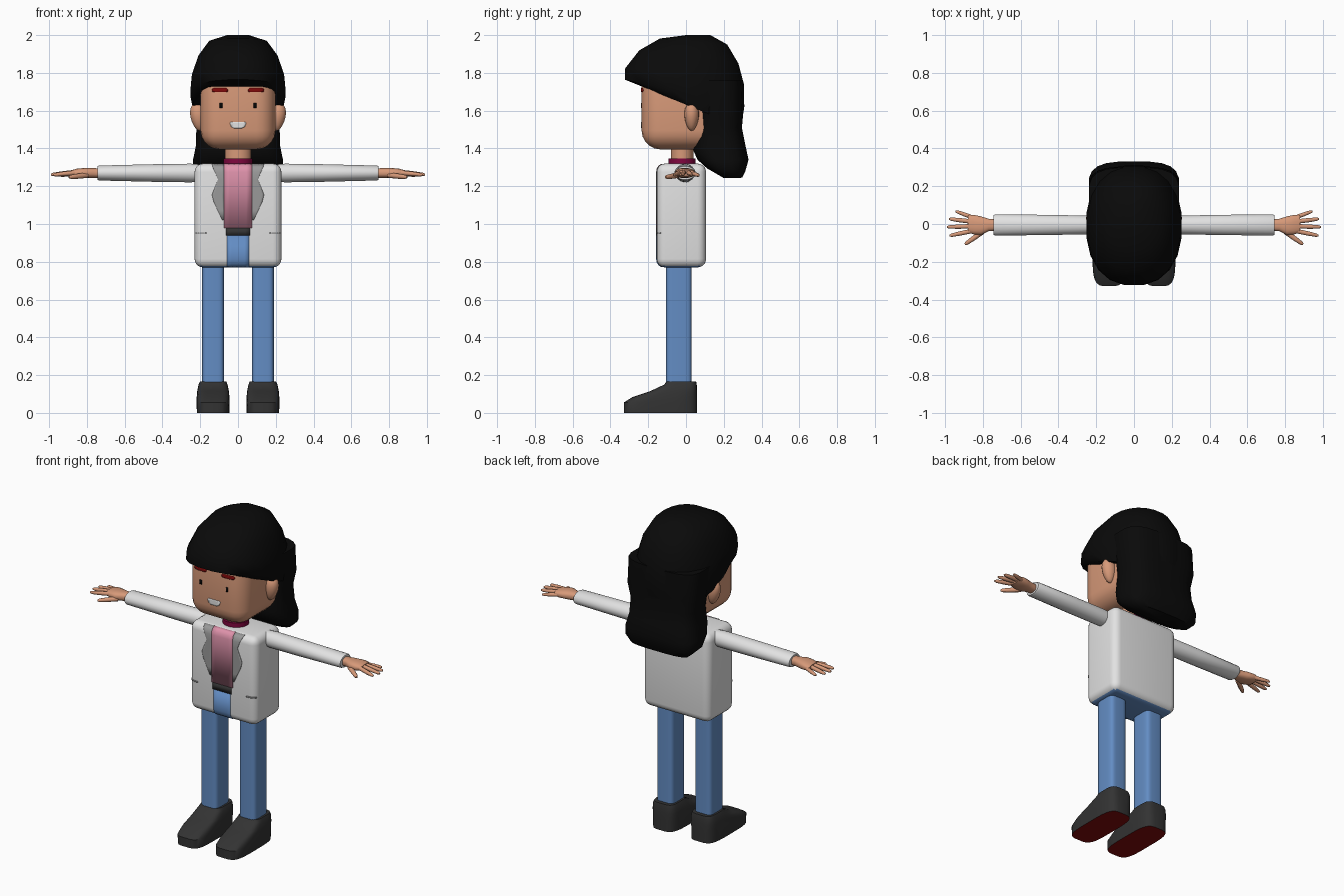
import bpy, bmesh, math
from mathutils import Vector

if "Cube" in bpy.data.objects:
    bpy.data.objects.remove(bpy.data.objects["Cube"])

def material(name, r, g, b):
    m = bpy.data.materials.new(name)
    m.diffuse_color = (r, g, b, 1)
    m.use_nodes = True
    m.node_tree.nodes["Principled BSDF"].inputs["Base Color"].default_value = m.diffuse_color
    return m

SKIN = material("skin", 0.68, 0.32, 0.19)
HAIR = material("hair black", 0.003, 0.003, 0.003)
WHITE = material("jacket white", 0.76, 0.76, 0.76)
GREY = material("lapel grey", 0.32, 0.32, 0.32)
PINK = material("shirt pink", 0.74, 0.29, 0.41)
MAGENTA = material("collar magenta", 0.22, 0.002, 0.05)
BLUE = material("jeans blue", 0.125, 0.265, 0.55)
DARK = material("shoe charcoal", 0.033, 0.033, 0.033)
RED = material("dark red", 0.22, 0.003, 0.003)

def finish(name, bm, mats, angle=40, bottom_below=None):
    """Turn a bmesh into a smooth-shaded object; downward faces may take the second material."""
    bmesh.ops.recalc_face_normals(bm, faces=bm.faces)
    bm.normal_update()
    if bottom_below is not None:
        for f in bm.faces:
            if f.normal.z < bottom_below:
                f.material_index = 1
    me = bpy.data.meshes.new(name)
    bm.to_mesh(me)
    bm.free()
    for m in mats:
        me.materials.append(m)
    ob = bpy.data.objects.new(name, me)
    bpy.context.collection.objects.link(ob)
    bpy.ops.object.select_all(action='DESELECT')
    ob.select_set(True)
    bpy.context.view_layer.objects.active = ob
    bpy.ops.object.shade_smooth_by_angle(angle=math.radians(angle))
    return ob

def ring(c, u, v, n=20, e=2.0):
    """Superellipse around c with half axes u and v."""
    pts = []
    for i in range(n):
        a = 2 * math.pi * (i + 0.5) / n
        p, q = math.cos(a), math.sin(a)
        pts.append(Vector(c) + Vector(u) * math.copysign(abs(p) ** (2 / e), p)
                   + Vector(v) * math.copysign(abs(q) ** (2 / e), q))
    return pts

def loft(name, rings, mats, **kw):
    bm = bmesh.new()
    vs = [[bm.verts.new(p) for p in r] for r in rings]
    n = len(vs[0])
    for a, b in zip(vs, vs[1:]):
        for i in range(n):
            bm.faces.new((a[i], a[(i + 1) % n], b[(i + 1) % n], b[i]))
    bm.faces.new(vs[0])
    bm.faces.new(vs[-1])
    return finish(name, bm, mats, **kw)

def rounded_box(name, box, back, mats, **kw):
    hx, z0, z1, front, r = box
    bm = bmesh.new()
    bmesh.ops.create_cube(bm, size=1)
    for v in bm.verts:
        v.co = (v.co.x * 2 * hx, front if v.co.y < 0 else back, z0 if v.co.z < 0 else z1)
    bmesh.ops.bevel(bm, geom=bm.edges[:], offset=r, segments=5, profile=0.5, affect='EDGES')
    return finish(name, bm, mats, **kw)

def plate(name, box, rows, mat, s=1):
    """Thin painted detail hugging the front of a rounded box; rows are (z, x inner, x outer)."""
    hx, z0, z1, front, r = box
    bm = bmesh.new()
    grid = []
    for z, xa, xb in rows:
        line = []
        for i in range(6):
            x = s * (xa + (xb - xa) * i / 5)
            d = math.hypot(max(0, abs(x) - hx + r), max(0, z - z1 + r, z0 + r - z))
            line.append(bm.verts.new((x, front + r - math.sqrt(max(0, r * r - d * d)) - 0.001, z)))
        grid.append(line)
    for a, b in zip(grid, grid[1:]):
        for i in range(5):
            bm.faces.new((a[i], a[i + 1], b[i + 1], b[i]))
    ob = finish(name, bm, [mat])
    mod = ob.modifiers.new("thickness", 'SOLIDIFY')
    mod.thickness, mod.offset = 0.006, 0

# Head, neck and collar
head = (0.198, 1.395, 1.85, -0.235, 0.1)
rounded_box("head", head, 0.2, [SKIN])
for name, z0, z1, rx, ry, mat in (("neck", 1.3, 1.43, 0.07, 0.06, SKIN),
                                  ("collar", 1.3, 1.347, 0.077, 0.073, MAGENTA)):
    loft(name, [ring((0, -0.021, z), (rx, 0, 0), (0, ry, 0), 24) for z in (z0, z1)], [mat])
plate("mouth", head, [(1.507, -0.022, 0.022), (1.515, -0.036, 0.036),
                      (1.535, -0.044, 0.044), (1.541, -0.036, 0.036)], WHITE)

# Hair cap: tilted rings given as front y, front z, back y, back z, half width
def hair(name, sections, e):
    rings = []
    for fy, fz, by, bz, w in sections:
        rings.append(ring((0, (fy + by) / 2, (fz + bz) / 2), (w, 0, 0),
                          (0, (by - fy) / 2, (bz - fz) / 2), 20, e))
    loft(name, rings, [HAIR], angle=60)

hair("hair_cap", [(0.0, 2.0, 0.13, 2.0, 0.06), (-0.14, 1.982, 0.22, 1.95, 0.155),
                  (-0.25, 1.92, 0.28, 1.85, 0.212), (-0.325, 1.825, 0.31, 1.74, 0.247),
                  (-0.327, 1.765, 0.312, 1.62, 0.255), (-0.25, 1.735, 0.295, 1.51, 0.24)], 2.3)
hair("long_hair", [(0.02, 1.76, 0.30, 1.76, 0.24), (0.06, 1.6, 0.305, 1.6, 0.24),
                   (0.055, 1.51, 0.297, 1.51, 0.222), (0.033, 1.40, 0.315, 1.42, 0.225),
                   (0.06, 1.34, 0.332, 1.34, 0.24), (0.11, 1.295, 0.315, 1.28, 0.24),
                   (0.2, 1.243, 0.297, 1.245, 0.195)], 3.2)

# Jacket body, with the jeans showing underneath, and the open front
torso = (0.23, 0.77, 1.32, -0.155, 0.045)
rounded_box("jacket", torso, 0.106, [WHITE, BLUE], bottom_below=-0.8)
plate("shirt", torso, [(z, -0.073, 0.073) for z in (0.98, 1.275, 1.295, 1.308, 1.317)], PINK)
plate("belt", torso, [(z, -0.064, 0.064) for z in (0.938, 0.98)], DARK)
plate("jeans_front", torso, [(z, -0.057, 0.057) for z in (0.773, 0.782, 0.795, 0.815, 0.938)], BLUE)

for s, side in ((1, "left"), (-1, "right")):
    # Face details
    plate("eye_" + side, head, [(1.615, 0.083, 0.097), (1.641, 0.083, 0.097)], HAIR, s)
    plate("eyebrow_" + side, head, [(1.698, 0.06, 0.13), (1.704, 0.052, 0.138),
                                    (1.712, 0.052, 0.138), (1.719, 0.062, 0.13)], RED, s)
    bm = bmesh.new()
    bmesh.ops.create_uvsphere(bm, u_segments=16, v_segments=10, radius=1)
    for v in bm.verts:
        x, y, z = v.co
        k = 1 + 0.2 * z
        v.co = (s * (0.208 + 0.044 * x * k + 0.006 * z), 0.03 + 0.038 * y * k, 1.568 + 0.075 * z)
    finish("ear_" + side, bm, [SKIN])

    # Jacket lapels and pockets
    plate("lapel_" + side, torso,
          [(1.02, 0.073, 0.083), (1.07, 0.073, 0.106), (1.115, 0.073, 0.128), (1.155, 0.073, 0.138),
           (1.195, 0.073, 0.122), (1.235, 0.073, 0.106), (1.275, 0.073, 0.122),
           (1.3, 0.073, 0.133), (1.317, 0.073, 0.138)], GREY, s)
    plate("pocket_" + side, torso, [(0.949, 0.168, 0.224), (0.956, 0.168, 0.224)], GREY, s)

    # Sleeve
    loft("sleeve_" + side, [ring((s * x, -0.005, 1.27), (0, ry, 0), (0, 0, rz), 20)
                            for x, ry, rz in ((0.19, 0.045, 0.045), (0.25, 0.05, 0.05), (0.45, 0.054, 0.047),
                                              (0.735, 0.057, 0.04), (0.745, 0.052, 0.036))], [WHITE])

    # Hand: palm and five fingers
    loft("palm_" + side, [ring((s * x, y, z), (0, ry, 0), (0, 0, rz), 16, 2.5)
                          for x, y, z, ry, rz in ((0.72, -0.005, 1.27, 0.03, 0.025),
                                                  (0.77, -0.005, 1.27, 0.033, 0.026),
                                                  (0.81, -0.009, 1.27, 0.05, 0.027),
                                                  (0.85, -0.003, 1.27, 0.052, 0.024),
                                                  (0.88, 0.0, 1.27, 0.046, 0.016))], [SKIN])
    for name, base, tip, r in (("thumb", (0.80, -0.04, 1.258), (0.895, -0.108, 1.248), 0.014),
                               ("index_finger", (0.86, -0.037, 1.272), (0.977, -0.062, 1.26), 0.0125),
                               ("middle_finger", (0.86, -0.012, 1.275), (0.99, -0.016, 1.261), 0.0125),
                               ("ring_finger", (0.86, 0.013, 1.273), (0.98, 0.027, 1.26), 0.0125),
                               ("little_finger", (0.85, 0.033, 1.268), (0.945, 0.068, 1.257), 0.0115)):
        a, b = Vector((s * base[0], *base[1:])), Vector((s * tip[0], *tip[1:]))
        d = (b - a).normalized()
        u = d.cross(Vector((0, 0, 1))).normalized()
        v = d.cross(u)
        loft(name + "_" + side, [ring(a.lerp(b, t), u * r * k, v * r * k, 10)
                                 for t, k in ((0, 1), (0.55, 0.95), (0.9, 0.75), (1, 0.4))], [SKIN])

    # Trouser leg
    loft("leg_" + side, [ring((s * 0.132, -0.038, z), (0.058, 0, 0), (0, 0.068, 0), 28, 5)
                         for z in (0.14, 0.82)], [BLUE])

    # Shoe with red sole: height, front y, back y, half width
    loft("shoe_" + side, [ring((s * 0.132, (f + b) / 2, z), (w, 0, 0), (0, (b - f) / 2, 0), 28, 4)
                          for z, f, b, w in ((0, -0.33, 0.06, 0.086), (0.055, -0.33, 0.06, 0.088),
                                             (0.083, -0.285, 0.06, 0.087), (0.115, -0.19, 0.059, 0.084),
                                             (0.15, -0.115, 0.057, 0.077), (0.165, -0.105, 0.054, 0.07))],
         [DARK, RED], bottom_below=-0.9)
